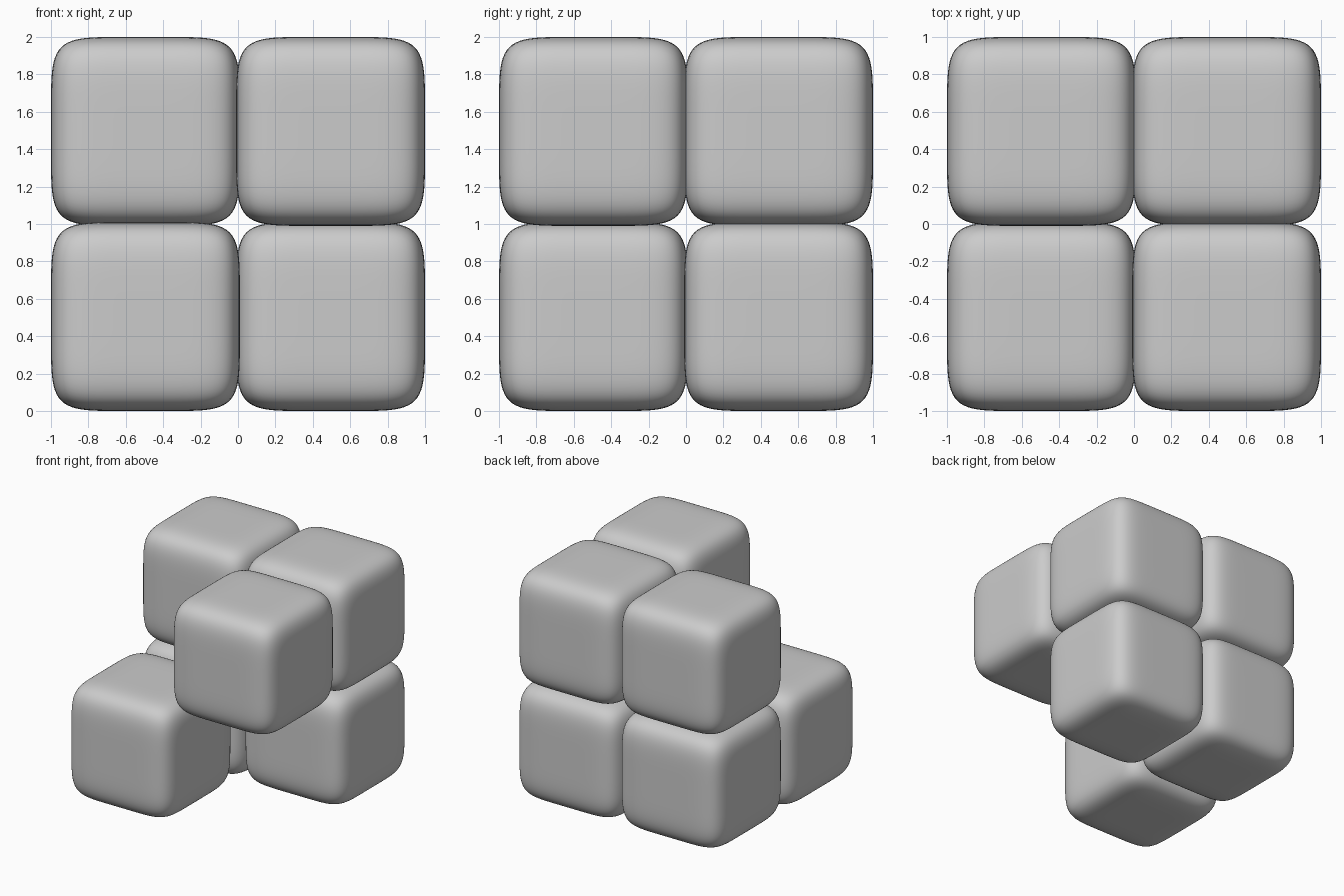
import bpy, bmesh

if "Cube" in bpy.data.objects:
    bpy.data.objects.remove(bpy.data.objects["Cube"])

HALF = 0.505      # half width of one block (blocks overlap slightly)
OFFSET = 0.495    # block centre distance from the middle of the model
POWER = 6.0       # squareness of the softly bulging block


def pillow_block_mesh():
    """Dense cube projected onto a rounded, slightly bulging box."""
    bm = bmesh.new()
    bmesh.ops.create_cube(bm, size=2)
    bmesh.ops.subdivide_edges(bm, edges=bm.edges[:], cuts=31, use_grid_fill=True)
    for v in bm.verts:
        norm = sum(abs(c) ** POWER for c in v.co) ** (1 / POWER)
        v.co *= HALF / norm
    for f in bm.faces:
        f.smooth = True
    mesh = bpy.data.meshes.new("block")
    bm.to_mesh(mesh)
    bm.free()
    return mesh


# Six blocks on a 2 x 2 x 2 lattice; two front cells stay empty
block = pillow_block_mesh()
empty_cells = {(-1, -1, 1), (1, -1, -1)}
for sx, side in ((-1, "left"), (1, "right")):
    for sy, depth in ((-1, "front"), (1, "back")):
        for sz, level in ((-1, "lower"), (1, "upper")):
            if (sx, sy, sz) in empty_cells:
                continue
            ob = bpy.data.objects.new(f"block_{level}_{depth}_{side}", block)
            ob.location = (sx * OFFSET, sy * OFFSET, 1 + sz * OFFSET)
            bpy.context.collection.objects.link(ob)
